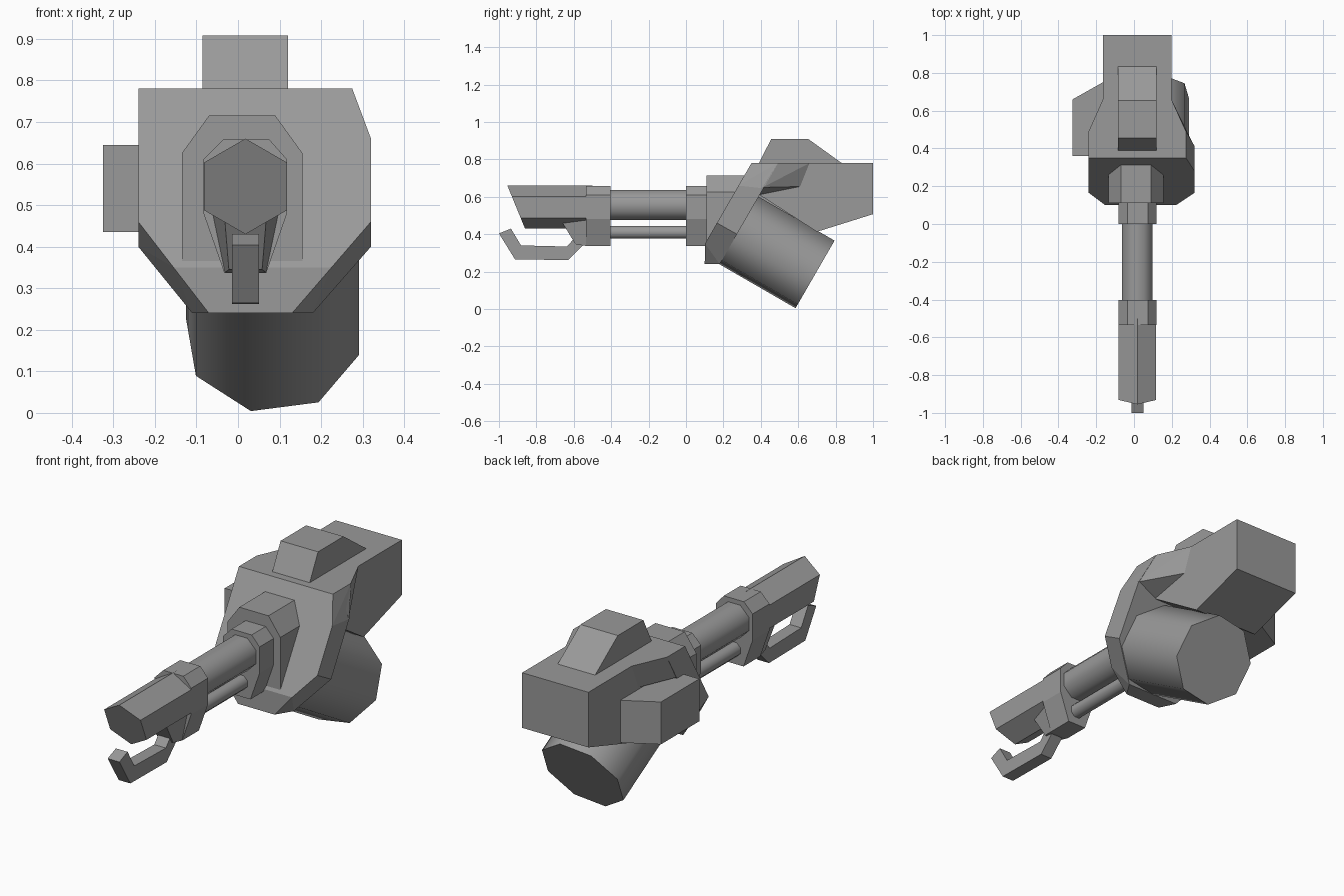
import bpy, bmesh, math
from mathutils import Vector

cube = bpy.data.objects.get("Cube")
if cube:
    bpy.data.objects.remove(cube, do_unlink=True)

grey = bpy.data.materials.new("metal_grey")
grey.use_nodes = True
COLOUR = (0.32, 0.32, 0.32, 1)
grey.diffuse_color = COLOUR
grey.node_tree.nodes["Principled BSDF"].inputs["Base Color"].default_value = COLOUR
CX = 0.018  # axis of the barrel


def finish(name, bm, smooth=None):
    bmesh.ops.recalc_face_normals(bm, faces=bm.faces)
    mesh = bpy.data.meshes.new(name)
    bm.to_mesh(mesh)
    bm.free()
    mesh.materials.append(grey)
    obj = bpy.data.objects.new(name, mesh)
    bpy.context.collection.objects.link(obj)
    if smooth:
        bpy.ops.object.select_all(action='DESELECT')
        obj.select_set(True)
        bpy.context.view_layer.objects.active = obj
        bpy.ops.object.shade_smooth_by_angle(angle=math.radians(smooth))
    return obj


def hull(name, points):
    """Convex solid around the given points."""
    bm = bmesh.new()
    for p in points:
        bm.verts.new(p)
    bmesh.ops.convex_hull(bm, input=bm.verts)
    bmesh.ops.dissolve_limit(bm, angle_limit=0.02, verts=bm.verts, edges=bm.edges)
    return finish(name, bm)


def loft(name, a, b, smooth=None):
    """Solid between two outlines with equal point counts."""
    bm = bmesh.new()
    va, vb = [bm.verts.new(p) for p in a], [bm.verts.new(p) for p in b]
    bm.faces.new(va)
    bm.faces.new(vb)
    n = len(va)
    for i in range(n):
        j = (i + 1) % n
        bm.faces.new((va[i], va[j], vb[j], vb[i]))
    return finish(name, bm, smooth)


def along_x(name, profile, x0, x1, smooth=None):
    return loft(name, [(x0, y, z) for y, z in profile], [(x1, y, z) for y, z in profile], smooth)


def along_y(name, outline, y0, y1, smooth=None):
    return loft(name, [(x, y0, z) for x, z in outline], [(x, y1, z) for x, z in outline], smooth)


def ring(cx, cz, r, n, turn):
    angles = [math.radians(turn) + math.tau * i / n for i in range(n)]
    return [(cx + r * math.cos(a), cz + r * math.sin(a)) for a in angles]


# Slanted front plate, with an upright lower lip
SLOPE = math.tan(math.radians(30))
front = [(-.24, .78), (.275, .78), (.32, .66), (.32, .46), (.225, .35),
         (.13, .24), (-.07, .24), (-.155, .35), (-.24, .46)]
back = [(-.24, .78), (.275, .78), (.32, .645), (.32, .40), (.18, .24), (-.11, .24), (-.24, .40)]
hull("front_plate",
     [(x, max(.10, .35 - (.78 - z) * SLOPE), z) for x, z in front] +
     [(x, .18 + (z - .24) * SLOPE, z) for x, z in back])

# Rear housing and the flare joining it to the plate
along_x("rear_housing", [(.40, .78), (1, .78), (1, .507), (.70, .413), (.37, .625)], -.165, .198)
hull("housing_flare",
     [(-.24, .40, .78), (-.24, .49, .78), (-.165, .66, .78), (.198, .66, .78), (.275, .49, .78),
      (.275, .40, .78), (.32, .41, .65), (.198, .61, .655), (.198, .395, .612),
      (-.165, .61, .655), (-.165, .395, .612), (-.24, .41, .65)])

# Sight block on top and box on the side
along_x("top_block", [(.38, .77), (.39, .78), (.455, .908), (.655, .908), (.833, .78), (.83, .77)],
        -.085, .12)
side = [(-.325, .36), (-.325, .66), (-.165, .75), (-.10, .75), (-.10, .36)]
loft("side_box", [(x, y, .435) for x, y in side], [(x, y, .645) for x, y in side])

# Eight-sided drum leaning back under the housing
axis = Vector((0, math.cos(math.radians(30)), -.5))
up = Vector((0, .5, math.cos(math.radians(30))))
end = Vector((.083, .69, .185))
drum = [end + Vector((u, 0, 0)) + up * v for u, v in ring(0, 0, .215, 8, 31)]
loft("drum", [p - axis * .5 for p in drum], drum, 50)

# Neck between the plate and the barrel
neck = [(-.07, .715), (.09, .715), (.155, .625), (.155, .365), (-.135, .365), (-.135, .625)]
along_y("neck", neck, .11, .33)

# Two collars, the barrel and the rod beneath
collar = [(-.035, .658), (.075, .658), (.118, .61), (.118, .48),
          (.068, .337), (-.033, .337), (-.083, .48), (-.083, .61)]
along_y("rear_collar", collar, 0, .12)
along_y("front_collar", collar, -.535, -.403)
along_y("barrel", ring(CX, .555, .087, 8, 22.5), -.45, .05, 50)
along_y("lower_rod", ring(CX, .41, .037, 8, 22.5), -.45, .05, 50)

# Six-sided muzzle with a slanted mouth
hexagon = ring(CX, .545, .115, 6, 30)
loft("muzzle", [(x, -.955 + (.66 - z) * .41, z) for x, z in hexagon],
     [(x, -.5, z) for x, z in hexagon])

# Bracket and hook under the muzzle
hull("hook_bracket",
     [(x, y, z) for half, y, z in ((.08, -.53, .48), (.05, -.53, .337), (.04, -.59, .345), (.05, -.665, .468))
      for x in (CX - half, CX + half)])
along_x("hook", [(-1, .404), (-.936, .43), (-.882, .34), (-.636, .334), (-.57, .41), (-.52, .41),
                 (-.54, .35), (-.63, .262), (-.914, .265)], CX - .032, CX + .032)
